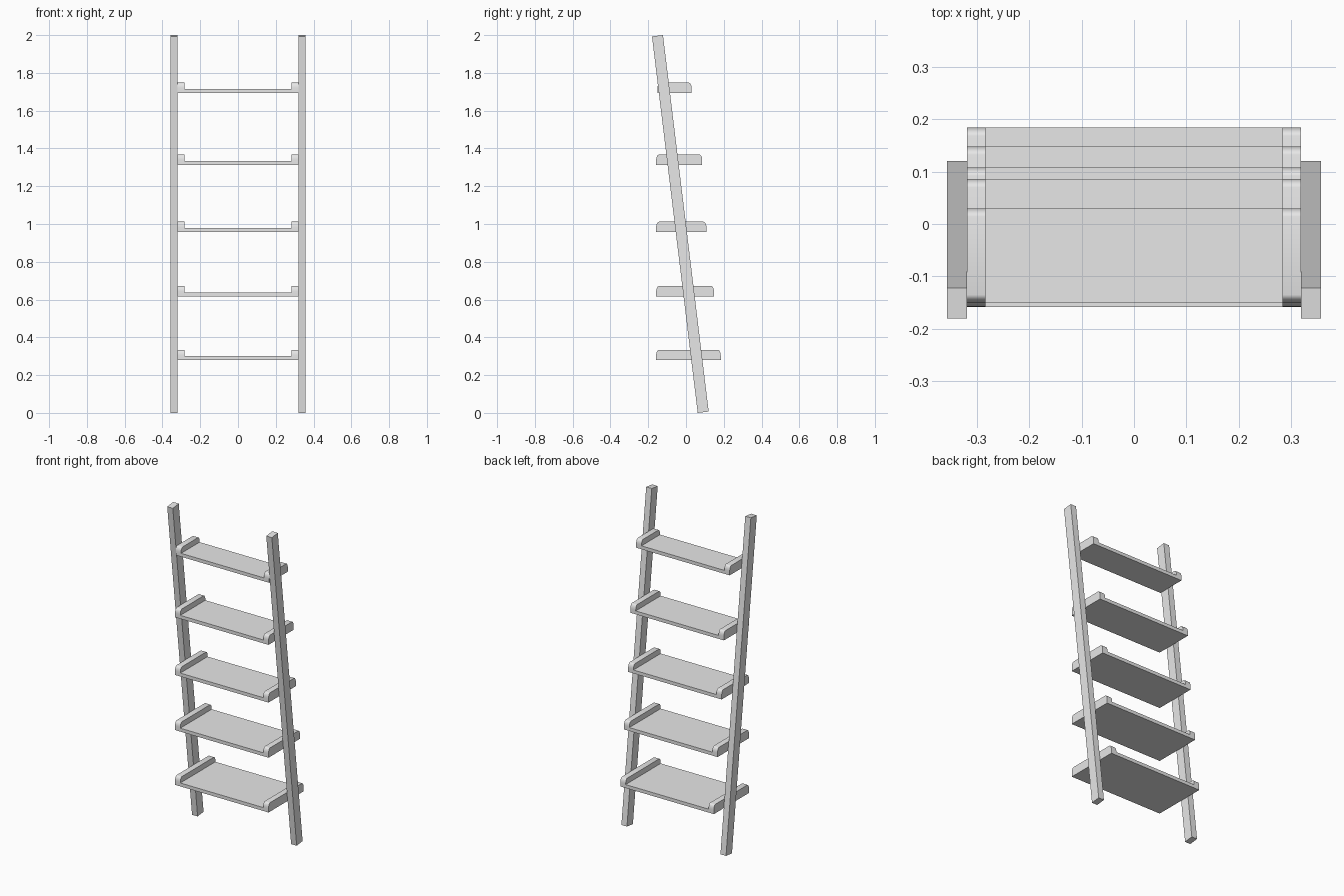
import bpy, bmesh, math

cube = bpy.data.objects.get("Cube")
if cube:
    bpy.data.objects.remove(cube, do_unlink=True)

grey = bpy.data.materials.new("light_grey")
grey.use_nodes = True
colour = (0.8, 0.8, 0.8, 1)
grey.diffuse_color = colour
grey.node_tree.nodes["Principled BSDF"].inputs["Base Color"].default_value = colour

RAIL_IN, RAIL_OUT = 0.319, 0.357
LIP_IN = 0.283
LIP_HEIGHT, BOARD = 0.055, 0.021


def extrude_x(name, profile, x0, x1):
    """Extrude a (y, z) side profile from x0 to x1."""
    bm = bmesh.new()
    face = bm.faces.new([bm.verts.new((x0, y, z)) for y, z in profile])
    out = bmesh.ops.extrude_face_region(bm, geom=[face])
    for v in out["geom"]:
        if isinstance(v, bmesh.types.BMVert):
            v.co.x = x1
    bmesh.ops.recalc_face_normals(bm, faces=bm.faces)
    mesh = bpy.data.meshes.new(name)
    bm.to_mesh(mesh)
    bm.free()
    mesh.materials.append(grey)
    obj = bpy.data.objects.new(name, mesh)
    bpy.context.collection.objects.link(obj)
    return obj


def lip_profile(front, back, z, rx=0.016, rz=0.03, steps=6):
    """Side strip outline with both upper corners rounded."""
    pts = [(front, z), (back, z)]
    arc = [math.pi / 2 * i / steps for i in range(steps + 1)]
    top = z + LIP_HEIGHT - rz
    pts += [(back - rx + rx * math.cos(a), top + rz * math.sin(a)) for a in arc]
    pts += [(front + rx - rx * math.cos(a), top + rz * math.sin(a)) for a in reversed(arc)]
    return pts


# Leaning side rails with square-cut ends
rail = [(0.062, 0), (0.12, 0.007), (-0.122, 2), (-0.18, 1.993)]
for side, s in (("left", 1), ("right", -1)):
    extrude_x(side + "_rail", rail, s * RAIL_IN, s * RAIL_OUT)

# Shelves: front, back and underside height
shelves = [(-0.158, 0.184, 0.279), (-0.158, 0.148, 0.617), (-0.158, 0.108, 0.957),
           (-0.158, 0.086, 1.313), (-0.151, 0.03, 1.693)]
for i, (front, back, z) in enumerate(shelves, 1):
    board = [(front, z), (back, z), (back, z + BOARD), (front, z + BOARD)]
    extrude_x(f"shelf_board_{i}", board, -LIP_IN, LIP_IN)
    for side, s in (("left", 1), ("right", -1)):
        lip = extrude_x(f"shelf_{i}_{side}_lip", lip_profile(front, back, z),
                        s * LIP_IN, s * RAIL_IN)
        bpy.ops.object.select_all(action='DESELECT')
        lip.select_set(True)
        bpy.context.view_layer.objects.active = lip
        bpy.ops.object.shade_smooth_by_angle(angle=math.radians(35))
